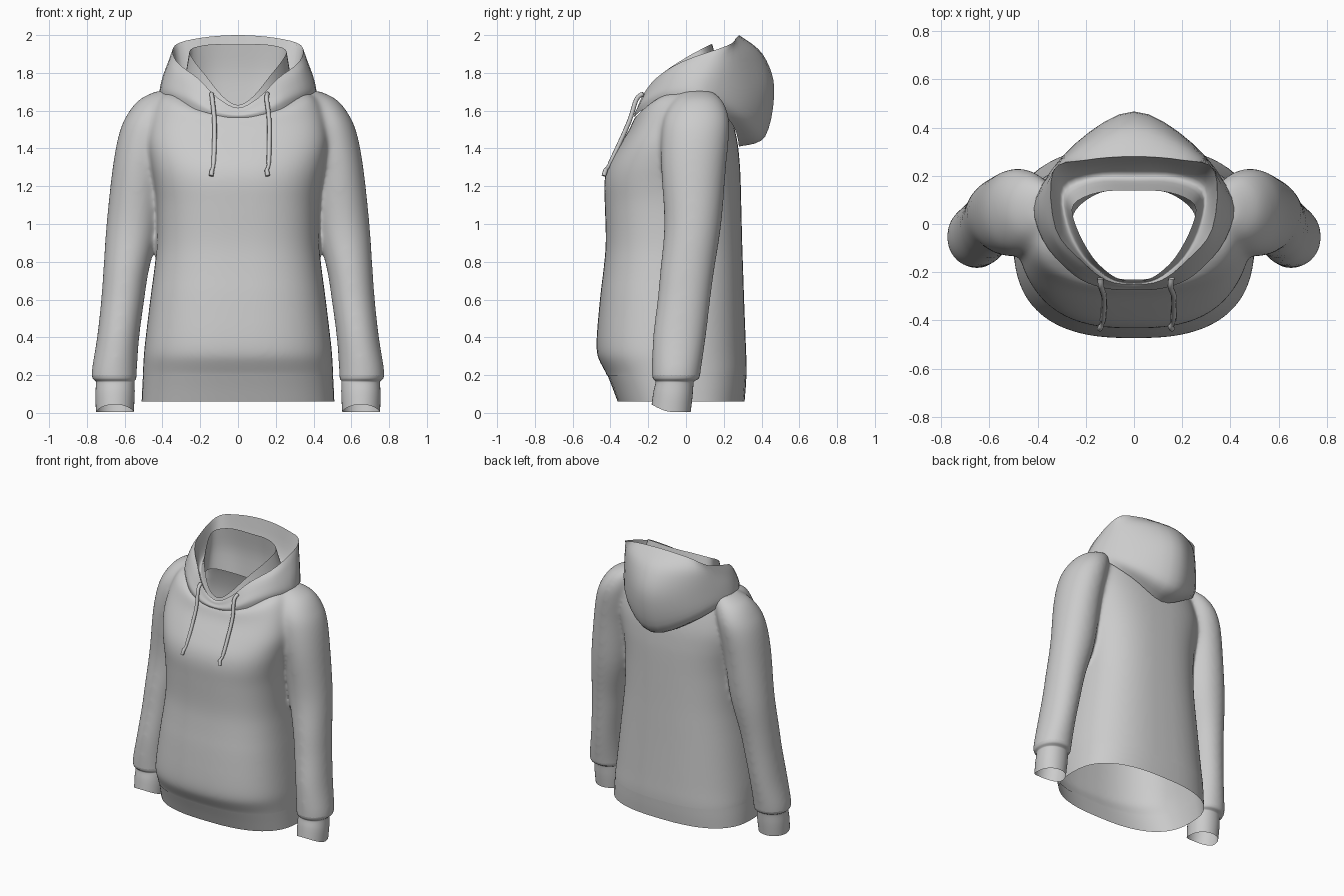
import bpy, bmesh, math
from mathutils import Vector

if "Cube" in bpy.data.objects:
    bpy.data.objects.remove(bpy.data.objects["Cube"])


def catmull(a, b, c, d, t):
    return 0.5 * (2 * b + (c - a) * t + (2 * a - 5 * b + 4 * c - d) * t * t
                  + (3 * b - a - 3 * c + d) * t ** 3)


def resample(pts, steps, closed):
    n, out = len(pts), []
    get = (lambda i: pts[i % n]) if closed else (lambda i: pts[max(0, min(n - 1, i))])
    for i in range(n if closed else n - 1):
        for s in range(steps):
            out.append(catmull(get(i - 1), get(i), get(i + 1), get(i + 2), s / steps))
    return out if closed else out + [pts[-1]]


def finish(name, bm, mirror=False):
    me = bpy.data.meshes.new(name)
    bmesh.ops.recalc_face_normals(bm, faces=bm.faces[:])
    for f in bm.faces:
        f.smooth = True
    bm.to_mesh(me)
    bm.free()
    ob = bpy.data.objects.new(name, me)
    bpy.context.collection.objects.link(ob)
    if mirror:
        ob.modifiers.new("mirror", 'MIRROR')
    return ob


def skin(bm, loops, around=1, along=4, cap=False):
    """Skin closed loops, smoothing around and along; optionally close the ends."""
    loops = [resample(l, around, True) for l in loops]
    cols = [resample(list(c), along, False) for c in zip(*loops)]
    grid = [[bm.verts.new(p) for p in c] for c in cols]
    n = len(grid)
    for i in range(n):
        a, b = grid[i], grid[(i + 1) % n]
        for j in range(len(a) - 1):
            bm.faces.new((a[j], b[j], b[j + 1], a[j + 1]))
    for end in (0, -1) if cap else ():
        m = bm.verts.new(sum((c[end].co for c in grid), Vector()) / n)
        for i in range(n):
            bm.faces.new((grid[i][end], grid[(i + 1) % n][end], m))


def loft(name, loops, around=1, along=4, mirror=False):
    bm = bmesh.new()
    skin(bm, loops, around, along)
    return finish(name, bm, mirror)


def ring(z, x0, x1, yf, yb, dip=0, power=2.6, n=48):
    """Rounded section; dip lowers its front."""
    pts = []
    for i in range(n):
        a = math.tau * i / n
        c, s = math.cos(a), math.sin(a)
        x = math.copysign(abs(c) ** (2 / power), c)
        y = math.copysign(abs(s) ** (2 / power), s)
        pts.append(Vector(((x0 + x1) / 2 + x * (x1 - x0) / 2,
                           (yf + yb) / 2 + y * (yb - yf) / 2,
                           z - dip * max(0, -s) ** 1.5)))
    return pts


def half(*pts):
    """Mirror a front-to-back half loop into a full one."""
    p = [Vector(q) for q in pts]
    return p + [Vector((-q.x, q.y, q.z)) for q in p[-2:0:-1]]


# Torso and sleeves as closed volumes: z, half width, front, back, front dip
torso = [(.12, .505, -.40, .32, 0), (.2, .505, -.418, .322, 0), (.25, .502, -.445, .322, 0),
         (.34, .496, -.475, .318, 0), (.6, .465, -.456, .308, 0), (.75, .445, -.438, .303, 0),
         (.9, .43, -.425, .298, 0), (1.1, .43, -.43, .293, 0), (1.22, .445, -.433, .29, 0),
         (1.32, .465, -.413, .285, .01), (1.45, .48, -.363, .27, .05), (1.6, .45, -.30, .23, .1),
         (1.68, .40, -.27, .19, .11), (1.70, .34, -.25, .165, .12)]
sleeve = [(.12, .535, .77, -.178, .065), (.21, .535, .777, -.182, .078), (.4, .522, .747, -.176, .106),
          (.6, .495, .725, -.152, .13), (.75, .472, .714, -.138, .15), (1.0, .415, .697, -.116, .188),
          (1.3, .38, .664, -.133, .213), (1.48, .35, .63, -.13, .23), (1.58, .33, .587, -.11, .225),
          (1.66, .31, .522, -.06, .19), (1.705, .29, .43, -.01, .14)]
bm = bmesh.new()
skin(bm, [ring(z, -w, w, f, b, d) for z, w, f, b, d in torso], along=4, cap=True)
for s in (1, -1):
    arm = [ring(*r, power=2.05, n=36) for r in sleeve]
    skin(bm, [[Vector((s * p.x, p.y, p.z)) for p in l] for l in arm], cap=True)
blank = finish("torso_blank", bm)
fuse = blank.modifiers.new("fuse", 'REMESH')
fuse.mode, fuse.voxel_size = 'VOXEL', .0095
fused = bpy.data.meshes.new_from_object(
    blank.evaluated_get(bpy.context.evaluated_depsgraph_get()))
bpy.data.objects.remove(blank)

# Soften the seams, then open the hem, wrists and neck
bm = bmesh.new()
bm.from_mesh(fused)
for _ in range(30):
    bmesh.ops.smooth_vert(bm, verts=bm.verts[:], factor=.5,
                          use_axis_x=True, use_axis_y=True, use_axis_z=True)
bmesh.ops.bisect_plane(bm, geom=bm.verts[:] + bm.edges[:] + bm.faces[:], plane_co=(0, 0, .198),
                       plane_no=(0, 0, -1), clear_outer=True)
hole = [v for v in bm.verts if v.co.z > 1.45 and
        (v.co.x / .31) ** 2 + ((v.co.y + .035) / .212) ** 2 < 1]
bmesh.ops.delete(bm, geom=hole, context='VERTS')
finish("torso_and_sleeves", bm)

# Hem band
loft("hem_band", [ring(z, -w, w, f, b) for z, w, f, b in
                  [(.06, .51, -.362, .31), (.13, .507, -.388, .316), (.2, .503, -.416, .32)]])

# Cuffs, with the gathered sleeve end above them
loft("cuff", [ring(*r, power=2.1, n=36) for r in [
    (0.005, .552, .752, -.182, .025, -.04), (.09, .547, .755, -.172, .035, -.025),
    (.155, .547, .752, -.162, .04), (.168, .548, .754, -.162, .045),
    (.18, .54, .768, -.174, .066), (.2, .537, .774, -.179, .074)]], along=3, mirror=True)

# Hood: fallen outer shell, from its base up to the rim
rim = half((0, -.25, 1.615), (.11, -.235, 1.67), (.21, -.16, 1.77), (.325, -.02, 1.86),
           (.335, .22, 1.945), (.2, .265, 1.985), (0, .28, 2.0))
loft("hood", [
    half((0, -.268, 1.56), (.13, -.262, 1.58), (.26, -.2, 1.62), (.39, -.04, 1.675),
         (.405, .12, 1.66), (.23, .25, 1.52), (0, .28, 1.41)),
    half((0, -.274, 1.575), (.13, -.264, 1.60), (.25, -.21, 1.66), (.375, -.07, 1.71),
         (.405, .11, 1.71), (.25, .315, 1.57), (0, .42, 1.465)),
    half((0, -.265, 1.59), (.125, -.25, 1.63), (.24, -.19, 1.71), (.36, -.06, 1.77),
         (.39, .13, 1.78), (.235, .34, 1.73), (0, .467, 1.72)),
    half((0, -.26, 1.605), (.12, -.24, 1.655), (.23, -.17, 1.75), (.345, -.04, 1.825),
         (.36, .17, 1.87), (.23, .315, 1.9), (0, .405, 1.9)),
    rim], around=4, along=5)

# Hood lining: down into the fold, up to the collar edge
collar = half((0, -.235, 1.63), (.08, -.22, 1.675), (.17, -.14, 1.785), (.24, -.01, 1.875),
              (.25, .08, 1.925), (.15, .13, 1.95), (0, .14, 1.95))
loft("hood_lining", [
    rim,
    half((0, -.247, 1.61), (.1, -.23, 1.65), (.215, -.14, 1.72), (.3, 0, 1.77),
         (.31, .18, 1.80), (.18, .235, 1.83), (0, .245, 1.84)),
    half((0, -.243, 1.605), (.095, -.225, 1.645), (.2, -.135, 1.72), (.27, 0, 1.75),
         (.28, .13, 1.76), (.165, .185, 1.77), (0, .19, 1.78)),
    collar], around=4)

# Inner collar down to the neck opening
loft("collar", [
    collar,
    half((0, -.235, 1.605), (.09, -.218, 1.635), (.18, -.135, 1.70), (.25, -.01, 1.76),
         (.25, .08, 1.79), (.15, .145, 1.79), (0, .155, 1.79)),
    half((0, -.23, 1.57), (.1, -.215, 1.59), (.18, -.13, 1.63), (.25, -.02, 1.66),
         (.24, .06, 1.66), (.14, .13, 1.63), (0, .142, 1.62))], around=4)


# Drawstrings with a knotted tip
def cord(name, pts, radii):
    cu = bpy.data.curves.new(name, 'CURVE')
    cu.dimensions = '3D'
    cu.bevel_depth, cu.bevel_resolution, cu.use_fill_caps = .012, 2, True
    sp = cu.splines.new('POLY')
    path = resample([Vector(p) for p in pts], 5, False)
    sp.points.add(len(path) - 1)
    for i, (p, co) in enumerate(zip(sp.points, path)):
        p.co = (*co, 1)
        p.radius = radii[min(i // 5, len(radii) - 1)]
    sp.use_smooth = True
    bpy.context.collection.objects.link(bpy.data.objects.new(name, cu))


for name, s, off in (("left", -1, 0), ("right", 1, .016)):
    cord("drawstring_" + name, [
        (s * (.14 + off), -.225, 1.69), (s * (.136 + off), -.262, 1.66),
        (s * (.125 + off * 2.5), -.298, 1.55), (s * (.125 + off * 2.5), -.355, 1.42),
        (s * (.13 + off * 2), -.405, 1.315), (s * (.137 + off), -.425, 1.285),
        (s * (.142 + off), -.435, 1.255)], [1, 1, 1, 1, .8, 1])
